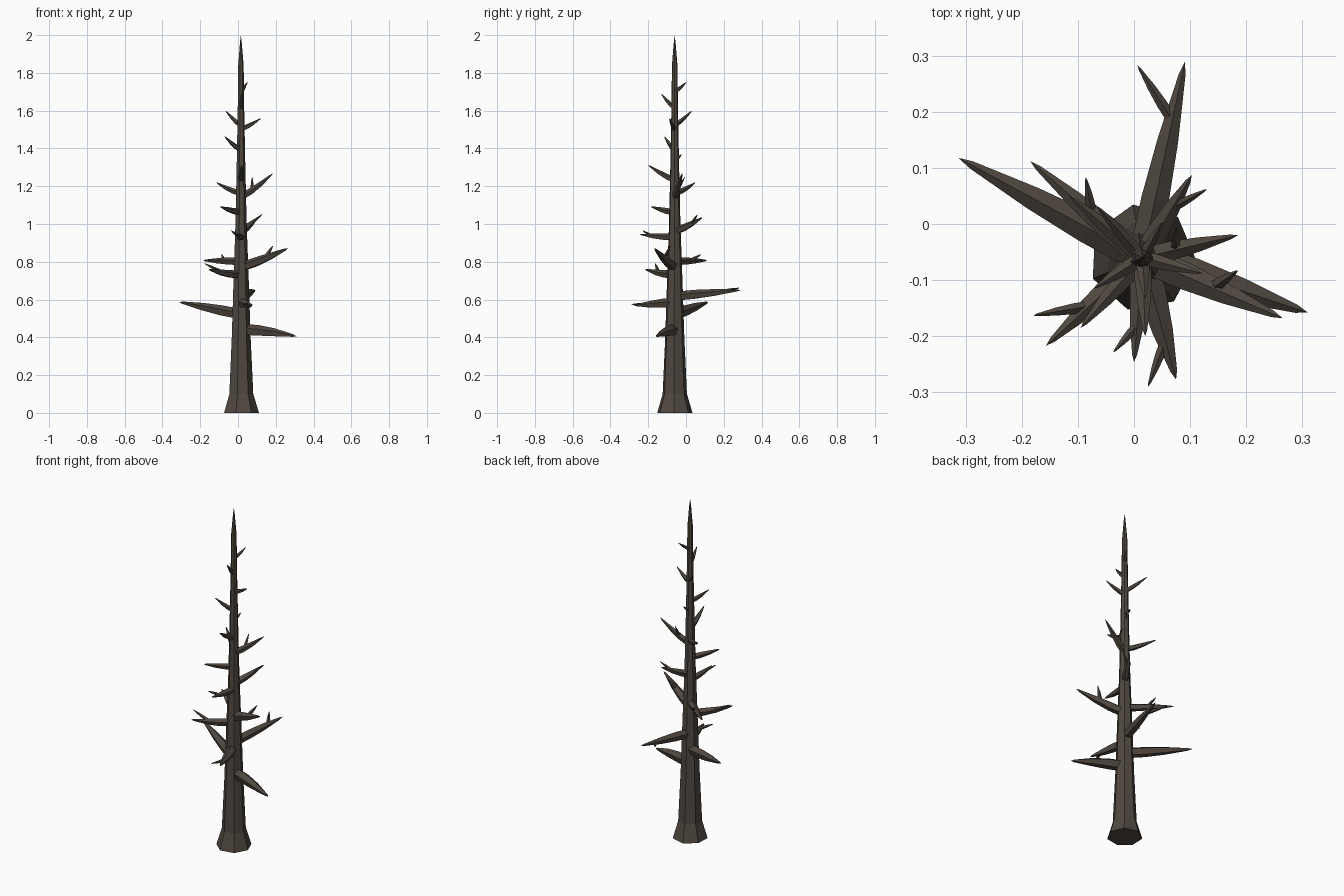
import bpy, bmesh, math
from mathutils import Vector

bark = bpy.data.materials.new("bark")
bark.diffuse_color = (0.08, 0.065, 0.052, 1)
CX, CY = 0.015, -0.06


def tube(name, rings, sides, phase=0.0, level=False):
    """Faceted tapering tube through (centre, radius); the last ring is a point."""
    bm = bmesh.new()
    d = (rings[-1][0] - rings[0][0]).normalized()
    if level:
        u, v = Vector((1, 0, 0)), Vector((0, 1, 0))
    else:
        u = Vector((0, 0, 1)).cross(d).normalized()
        v = d.cross(u)
    loops = []
    for c, r in rings[:-1]:
        angs = [phase + math.tau * i / sides for i in range(sides)]
        loops.append([bm.verts.new(c + r * (math.cos(a) * u + math.sin(a) * v)) for a in angs])
    tip = bm.verts.new(rings[-1][0])
    for a, b in zip(loops, loops[1:]):
        for i in range(sides):
            j = (i + 1) % sides
            bm.faces.new((a[i], a[j], b[j], b[i]))
    for i in range(sides):
        bm.faces.new((loops[-1][i], loops[-1][(i + 1) % sides], tip))
    bm.faces.new(loops[0][::-1])
    bmesh.ops.recalc_face_normals(bm, faces=bm.faces)
    me = bpy.data.meshes.new(name)
    bm.to_mesh(me)
    bm.free()
    me.materials.append(bark)
    ob = bpy.data.objects.new(name, me)
    bpy.context.collection.objects.link(ob)
    return ob


# trunk with flared foot and pointed top
profile = [(0, 0.096), (0.1, 0.066), (0.4, 0.052), (0.7, 0.042), (1.0, 0.031),
           (1.3, 0.024), (1.6, 0.018), (1.84, 0.015), (1.96, 0.005), (2.0, 0)]
tube("trunk", [(Vector((CX, CY, z)), r) for z, r in profile], 7, math.radians(100), True)


def spike(name, start, tip, r, sag=0.0):
    """Branch that keeps its girth for a while, then narrows to a point."""
    s, t = Vector(start), Vector(tip)
    rings = []
    for f, k in ((0, 1), (0.3, 1), (0.6, 0.75), (0.93, 0.25), (1, 0)):
        c = s.lerp(t, f)
        c.z += sag * 4 * f * (1 - f)
        rings.append((c, r * k))
    tube(name, rings, 5, math.pi / 2)


# branches: height on the trunk, tip, radius, sag
branches = [
    (0.44, (0.31, -0.158, 0.405), 0.031, 0.006),
    (0.52, (-0.313, 0.118, 0.587), 0.029, 0.0),
    (0.585, (0.075, -0.277, 0.57), 0.026, -0.003),
    (0.615, (0.091, 0.29, 0.65), 0.026, 0.0),
    (0.73, (-0.157, -0.217, 0.76), 0.022, -0.006),
    (0.77, (0.265, -0.168, 0.872), 0.026, -0.005),
    (0.80, (-0.185, 0.112, 0.807), 0.021, 0.0),
    (0.93, (0.0, -0.246, 0.945), 0.019, -0.004),
    (0.96, (0.103, 0.087, 1.035), 0.02, -0.005),
    (1.06, (-0.095, -0.185, 1.092), 0.017, -0.003),
    (1.14, (0.185, -0.02, 1.268), 0.018, -0.008),
    (1.16, (-0.115, 0.05, 1.22), 0.015, -0.005),
    (1.23, (0.02, -0.2, 1.312), 0.016, -0.006),
    (1.39, (-0.072, -0.115, 1.465), 0.013, -0.004),
    (1.50, (0.122, -0.088, 1.56), 0.013, -0.004),
    (1.52, (-0.066, 0.032, 1.6), 0.012, -0.003),
    (1.61, (0.02, -0.132, 1.69), 0.012, -0.004),
    (1.70, (0.05, 0.003, 1.752), 0.010, -0.003),
    (1.33, (0.035, -0.022, 1.37), 0.009, 0.0),
]
for i, (z, tip, r, sag) in enumerate(branches):
    spike(f"branch_{i + 1}", (CX, CY, z), tip, r, sag)

# twigs: parent branch, fraction along it, tip, radius
twigs = [
    (2, 0.68, (0.025, -0.29, 0.575), 0.009),
    (3, 0.70, (0.006, 0.283, 0.662), 0.010),
    (4, 0.55, (-0.18, -0.163, 0.792), 0.010),
    (5, 0.50, (0.185, -0.083, 0.885), 0.011),
    (6, 0.45, (-0.086, 0.083, 0.84), 0.009),
    (7, 0.65, (-0.037, -0.229, 0.965), 0.008),
    (8, 0.60, (0.13, 0.062, 1.053), 0.008),
    (10, 0.35, (0.075, -0.005, 1.25), 0.008),
]
for i, (b, f, tip, r) in enumerate(twigs):
    z, end, _, sag = branches[b]
    p = Vector((CX, CY, z)).lerp(Vector(end), f)
    p.z += sag * 4 * f * (1 - f)
    spike(f"twig_{i + 1}", p, tip, r)
